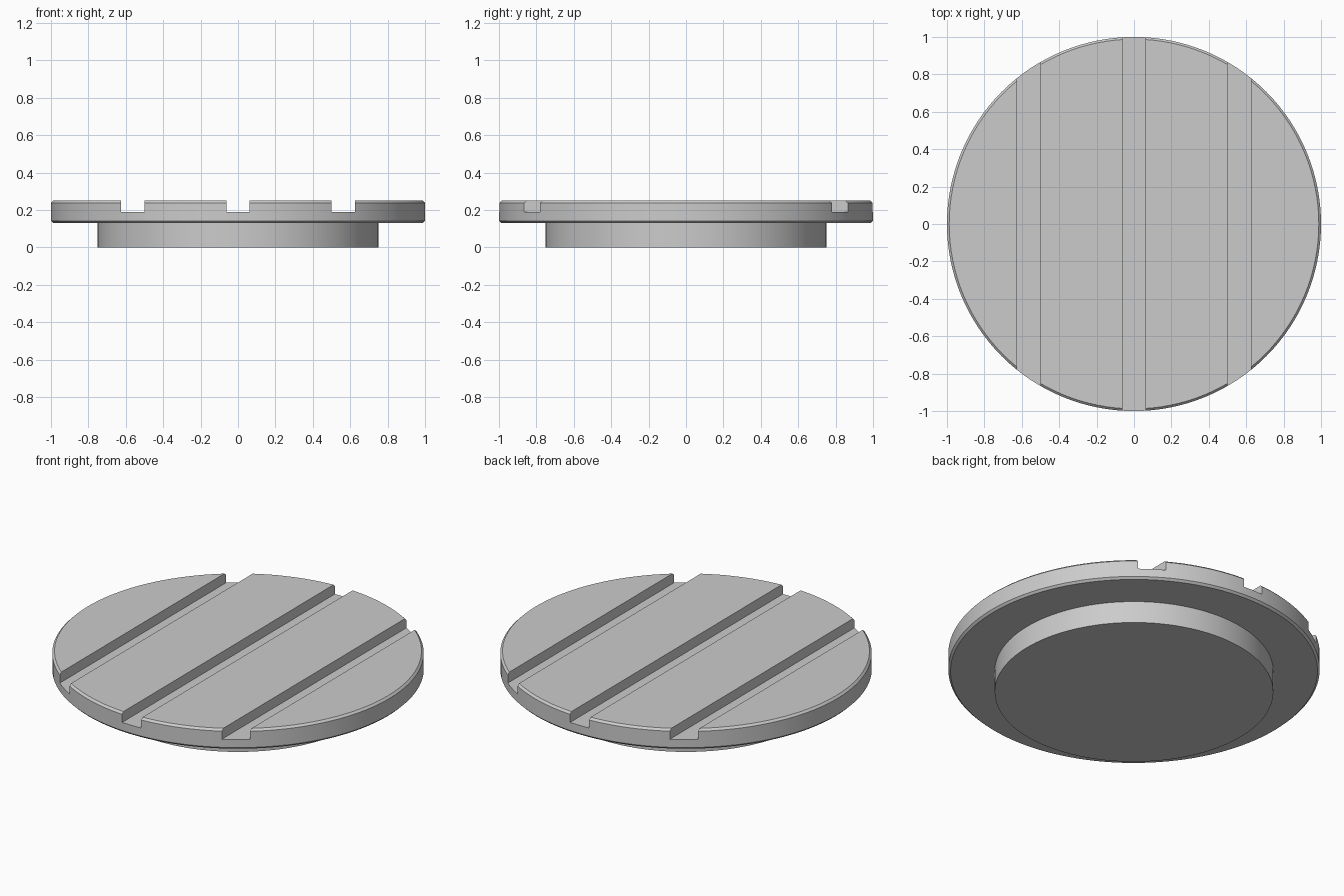
import bpy, math

cube = bpy.data.objects.get("Cube")
if cube:
    bpy.data.objects.remove(cube, do_unlink=True)

SEGMENTS = 128
TOP, FLOOR, STEP = 0.25, 0.19, 0.13
CHAMFER = 0.012
GROOVE_WIDTH = 0.125

grey = bpy.data.materials.new("plain_grey")
grey.use_nodes = True
grey.diffuse_color = (0.6, 0.6, 0.6, 1)
grey.node_tree.nodes["Principled BSDF"].inputs["Base Color"].default_value = (0.6, 0.6, 0.6, 1)


def lathe(name, profile):
    """Closed solid turned around z from (radius, height) points, bottom to top."""
    verts, faces = [], []
    for radius, height in profile:
        for i in range(SEGMENTS):
            a = 2 * math.pi * i / SEGMENTS
            verts.append((radius * math.cos(a), radius * math.sin(a), height))
    for ring in range(len(profile) - 1):
        low, high = ring * SEGMENTS, (ring + 1) * SEGMENTS
        for i in range(SEGMENTS):
            j = (i + 1) % SEGMENTS
            faces.append((low + i, low + j, high + j, high + i))
    faces.append(tuple(reversed(range(SEGMENTS))))
    faces.append(tuple(range(len(verts) - SEGMENTS, len(verts))))
    mesh = bpy.data.meshes.new(name)
    mesh.from_pydata(verts, [], faces)
    mesh.materials.append(grey)
    obj = bpy.data.objects.new(name, mesh)
    bpy.context.collection.objects.link(obj)
    return obj


# Stepped disc: narrow foot below, wide chamfered plate above
disc = lathe("grooved_disc", [
    (0.75, 0), (0.75, STEP),
    (1 - CHAMFER, STEP), (1, STEP + CHAMFER),
    (1, TOP - CHAMFER), (1 - CHAMFER, TOP),
])

# Three parallel grooves running front to back
for x in (-0.5625, 0, 0.5625):
    bpy.ops.mesh.primitive_cube_add(size=1, location=(x, 0, FLOOR + 0.1))
    cutter = bpy.context.object
    cutter.name = "groove_cutter"
    cutter.scale = (GROOVE_WIDTH, 2.4, 0.2)
    cutter.data.materials.append(grey)
    bpy.context.view_layer.update()
    cut = disc.modifiers.new("groove", 'BOOLEAN')
    cut.operation = 'DIFFERENCE'
    cut.solver = 'EXACT'
    cut.object = cutter
    bpy.ops.object.select_all(action='DESELECT')
    disc.select_set(True)
    bpy.context.view_layer.objects.active = disc
    bpy.ops.object.modifier_apply(modifier=cut.name)
    bpy.data.objects.remove(cutter, do_unlink=True)

# Smooth round walls, crisp edges
bpy.ops.object.shade_smooth_by_angle(angle=math.radians(25))
